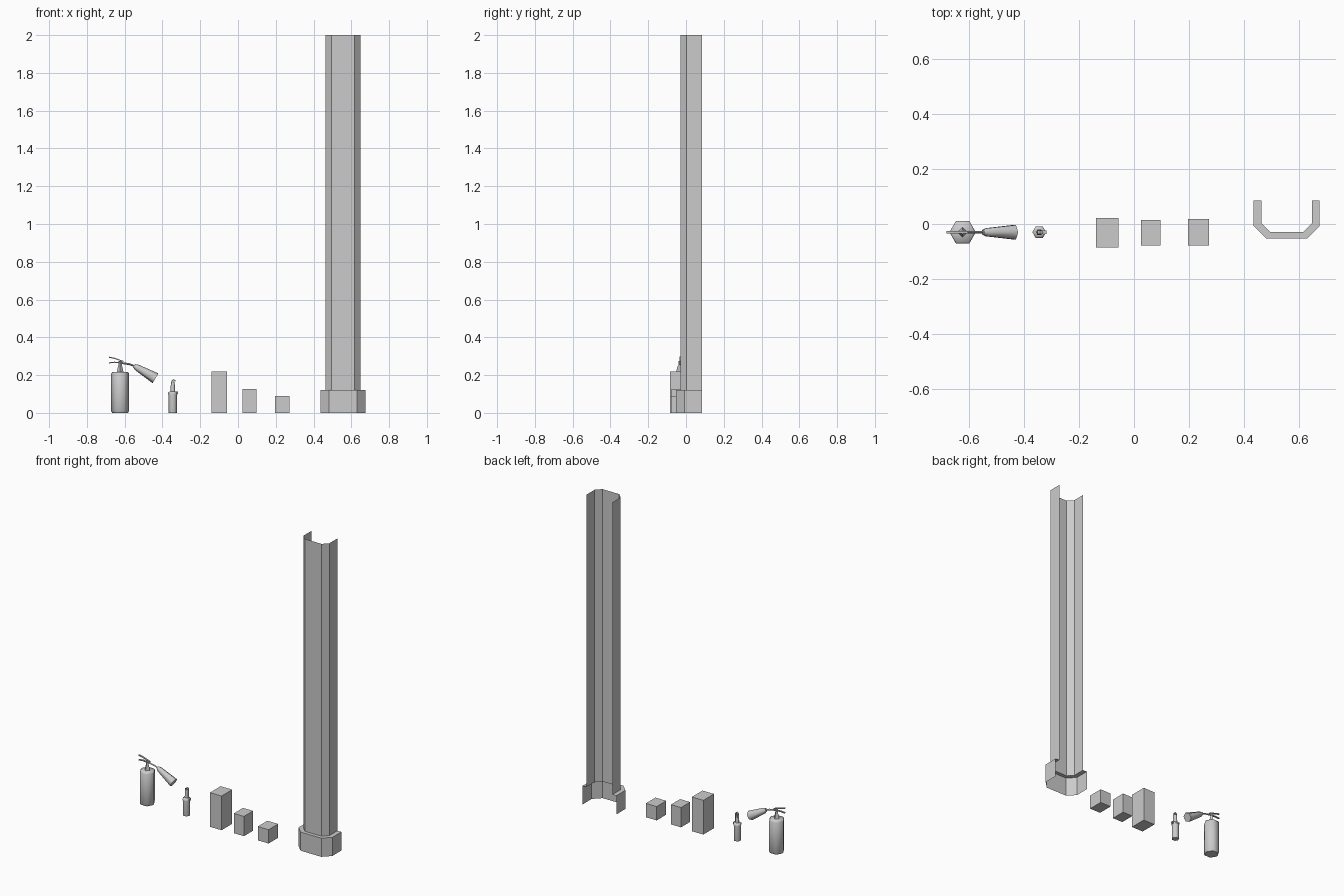
import bpy, bmesh, math
from mathutils import Vector

if "Cube" in bpy.data.objects:
    bpy.data.objects.remove(bpy.data.objects["Cube"])

YC = -0.03   # depth of the extinguishers
CX = 0.556   # centre of the column


def make(name, bm, smooth=False):
    bmesh.ops.recalc_face_normals(bm, faces=bm.faces)
    me = bpy.data.meshes.new(name)
    bm.to_mesh(me)
    bm.free()
    ob = bpy.data.objects.new(name, me)
    bpy.context.collection.objects.link(ob)
    if smooth:
        bpy.ops.object.select_all(action='DESELECT')
        bpy.context.view_layer.objects.active = ob
        ob.select_set(True)
        bpy.ops.object.shade_smooth_by_angle(angle=math.radians(62))
    return ob


def box(name, x0, x1, y0, y1, z0, z1):
    bm = bmesh.new()
    bmesh.ops.create_cube(bm, size=1)
    for v in bm.verts:
        v.co = Vector(((x0, x1)[v.co.x > 0], (y0, y1)[v.co.y > 0], (z0, z1)[v.co.z > 0]))
    return make(name, bm)


def loft(name, rings, smooth=False):
    bm = bmesh.new()
    vs = [[bm.verts.new(p) for p in ring] for ring in rings]
    n = len(vs[0])
    for a, b in zip(vs, vs[1:]):
        for k in range(n):
            bm.faces.new((a[k], a[(k + 1) % n], b[(k + 1) % n], b[k]))
    bm.faces.new(vs[0])
    bm.faces.new(vs[-1])
    return make(name, bm, smooth)


def tube(name, stations, sides):
    """Regular rings at (x, z, radius) along a path in the plane y = YC."""
    pts = [Vector((x, YC, z)) for x, z, r in stations]
    rings = []
    for i, (x, z, r) in enumerate(stations):
        d = (pts[min(i + 1, len(pts) - 1)] - pts[max(i - 1, 0)]).normalized()
        u = d.cross(Vector((0, 1, 0))).normalized()
        angles = [2 * math.pi * k / sides for k in range(sides)]
        rings.append([pts[i] + u * r * math.cos(a) + Vector((0, r * math.sin(a), 0)) for a in angles])
    return loft(name, rings, True)


def upright(name, x, profile, sides):
    return tube(name, [(x, z, r) for r, z in profile], sides)


def lever(name, path, half_y, half_z):
    corners = ((-1, -1), (1, -1), (1, 1), (-1, 1))
    return loft(name, [[(x, YC + sy * half_y, z + sz * half_z) for sy, sz in corners] for x, z in path])


def u_plan(half, front_half, back, side, front, z):
    right = [(half, back), (half, side), (front_half, front)]
    plan = [(-x, y) for x, y in right] + right[::-1]
    return [(CX + x, y, z) for x, y in plan]


def sheet(name, rows):
    bm = bmesh.new()
    vs = [[bm.verts.new(p) for p in row] for row in rows]
    for a, b in zip(vs, vs[1:]):
        for k in range(len(a) - 1):
            bm.faces.new((a[k], a[k + 1], b[k + 1], b[k]))
    return make(name, bm)


# Half column and its plinth: open sheets with a U-shaped plan
shaft = (0.092, 0.06, 0.085, 0.003, -0.03)
foot = (0.12, 0.074, 0.085, -0.007, -0.053)
sheet("column_shaft", [u_plan(*shaft, 0.12), u_plan(*shaft, 2.0)])
sheet("column_base", [u_plan(*foot, 0), u_plan(*foot, 0.12), u_plan(*shaft, 0.12)])

# Three plain boxes
box("tall_box", -0.139, -0.057, -0.086, 0.022, 0, 0.22)
box("medium_box", 0.025, 0.097, -0.078, 0.015, 0, 0.127)
box("short_box", 0.196, 0.273, -0.079, 0.018, 0, 0.089)

# Large extinguisher: hexagonal tank and four-sided neck
EX = -0.624
upright("tank", EX, [(0.042, 0), (0.048, 0.01), (0.048, 0.207), (0.042, 0.216)], 6)
upright("tank_neck", EX, [(0.018, 0.216), (0.016, 0.225), (0.009, 0.255), (0.009, 0.275)], 4)

# Two thin bent levers
lever("upper_lever", [(-0.683, 0.295), (-0.655, 0.289), (-0.605, 0.272)], 0.005, 0.003)
lever("lower_lever", [(-0.682, 0.265), (-0.655, 0.268), (-0.605, 0.264)], 0.005, 0.003)

# Hose and discharge horn
tube("hose", [(-0.615, 0.264, 0.005), (-0.575, 0.258, 0.005), (-0.54, 0.245, 0.005)], 4)
tube("horn", [(-0.55, 0.25, 0.01), (-0.536, 0.241, 0.017), (-0.437, 0.183, 0.03)], 6)

# Small canister: hexagonal body with a collar, neck and looped grip
SX = -0.345
upright("canister", SX, [(0.022, 0), (0.023, 0.004), (0.023, 0.1)], 6)
upright("canister_collar", SX, [(0.025, 0.098), (0.025, 0.108), (0.014, 0.114)], 6)
upright("canister_neck", SX, [(0.012, 0.112), (0.011, 0.145), (0.008, 0.165)], 6)
lever("canister_grip", [(-0.352, 0.145), (-0.352, 0.168), (-0.342, 0.176),
                        (-0.332, 0.17), (-0.332, 0.112)], 0.007, 0.003)
box("canister_nozzle", -0.335, -0.318, YC - 0.007, YC + 0.007, 0.1, 0.112)
